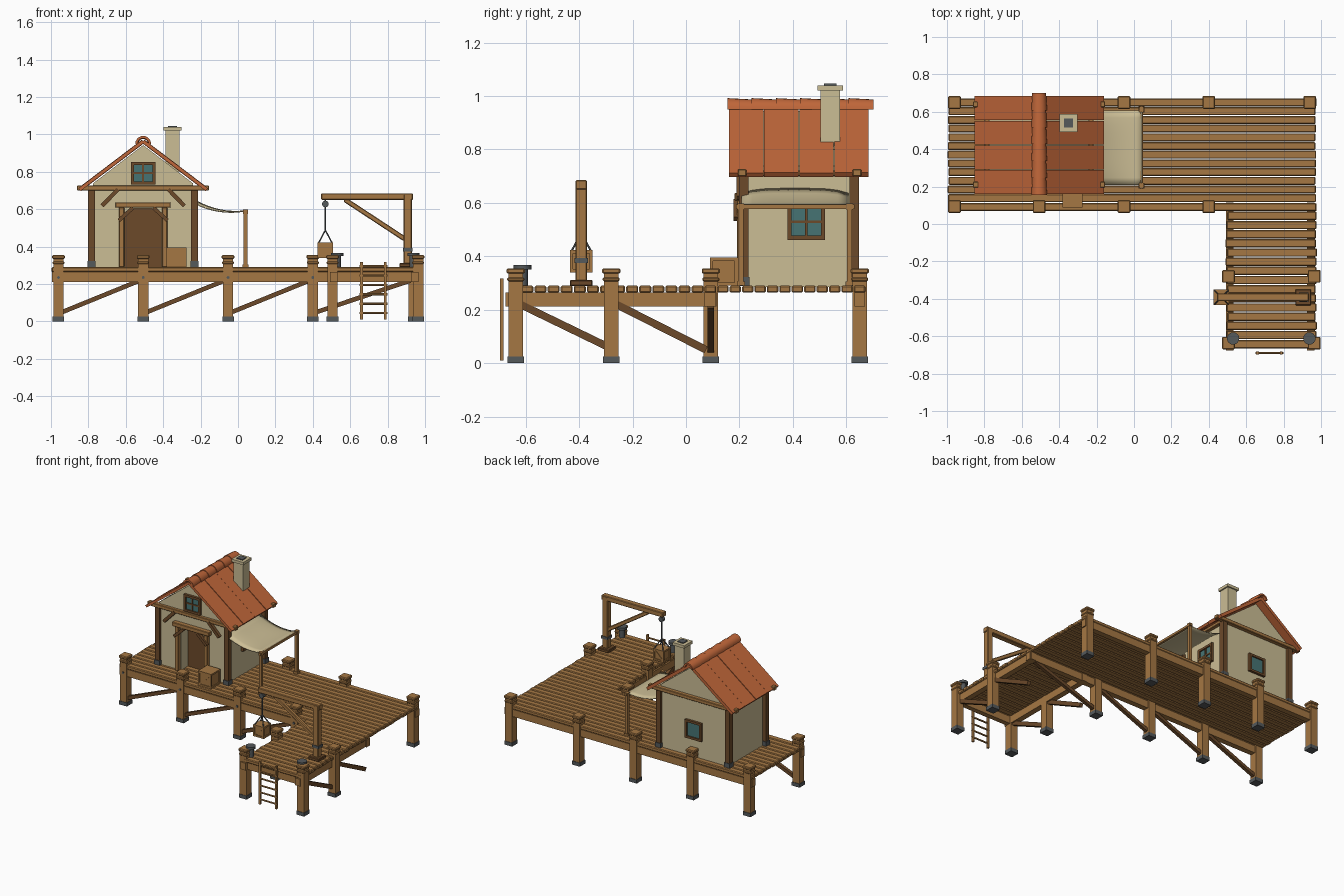
import bpy, bmesh, math, random
from mathutils import Matrix, Vector

if "Cube" in bpy.data.objects:
    bpy.data.objects.remove(bpy.data.objects["Cube"])

random.seed(4)


def material(name, r, g, b):
    m = bpy.data.materials.new(name)
    m.diffuse_color = (r, g, b, 1)
    m.use_nodes = True
    m.node_tree.nodes["Principled BSDF"].inputs["Base Color"].default_value = m.diffuse_color
    return m


WOOD = material("light wood", .376, .185, .057)
DARK = material("dark wood", .150, .068, .023)
CREAM = material("cream plaster", .60, .51, .30)
ROOF = material("terracotta", .53, .135, .042)
GLASS = material("teal glass", .062, .175, .175)
METAL = material("grey metal", .09, .10, .105)


class Part:
    """Collects simple solids into one named object."""

    def __init__(self, name, mat):
        self.name, self.mat, self.bm = name, mat, bmesh.new()

    def box(self, x0, x1, y0, y1, z0, z1):
        m = Matrix.Translation(((x0 + x1) / 2, (y0 + y1) / 2, (z0 + z1) / 2))
        bmesh.ops.create_cube(self.bm, size=1, matrix=m @ Matrix.Diagonal((x1 - x0, y1 - y0, z1 - z0, 1)))
        return self

    def block(self, x, y, w, z0, z1):
        return self.box(x - w / 2, x + w / 2, y - w / 2, y + w / 2, z0, z1)

    def frame(self, p, q):
        p, q = Vector(p), Vector(q)
        d = (q - p).normalized()
        side = d.cross(Vector((0, 1, 0) if abs(d.z) > .99 else (0, 0, 1))).normalized()
        r = Matrix((side, side.cross(d) * -1, d * -1)).transposed().to_4x4()
        return Matrix.Translation((p + q) / 2) @ r, (q - p).length

    def bar(self, p, q, w, h):
        m, length = self.frame(p, q)
        bmesh.ops.create_cube(self.bm, size=1, matrix=m @ Matrix.Diagonal((w, h, length, 1)))
        return self

    def rod(self, p, q, r, n=12):
        m, length = self.frame(p, q)
        bmesh.ops.create_cone(self.bm, cap_ends=True, segments=n, radius1=r, radius2=r, depth=length, matrix=m)
        return self

    def prism(self, pts, y0, y1, far=1.0, pivot=(0, 0)):
        """Extrudes an xz outline along y, optionally tapering the far end."""
        a = [self.bm.verts.new((x, y0, z)) for x, z in pts]
        b = [self.bm.verts.new((pivot[0] + (x - pivot[0]) * far, y1, pivot[1] + (z - pivot[1]) * far)) for x, z in pts]
        self.bm.faces.new(a)
        self.bm.faces.new(b[::-1])
        for i in range(len(a)):
            j = (i + 1) % len(a)
            self.bm.faces.new((a[i], b[i], b[j], a[j]))
        return self

    def done(self, bevel=0, smooth=False, matrix=None):
        bmesh.ops.recalc_face_normals(self.bm, faces=self.bm.faces)
        me = bpy.data.meshes.new(self.name)
        self.bm.to_mesh(me)
        self.bm.free()
        me.materials.append(self.mat)
        ob = bpy.data.objects.new(self.name, me)
        bpy.context.collection.objects.link(ob)
        if matrix:
            ob.matrix_world = matrix
        if bevel:
            mod = ob.modifiers.new("bevel", 'BEVEL')
            mod.width, mod.segments = bevel, 1
        if smooth:
            bpy.context.view_layer.objects.active = ob
            ob.select_set(True)
            bpy.ops.object.shade_smooth_by_angle(angle=math.radians(40))
            ob.select_set(False)
        return ob


# Deck planks: long main deck and shorter pier
planks = Part("main_deck_planks", WOOD)
for i in range(13):
    y = .07 + i * .0465
    planks.box(-.997 + random.uniform(0, .006), .975 - random.uniform(0, .006), y, y + .043, .264, .29)
planks.done(.005)
planks = Part("pier_planks", WOOD)
for i in range(15):
    y = -.665 + i * .049
    planks.box(.488 + random.uniform(0, .012), .978 - random.uniform(0, .008), y, y + .045, .264, .29)
planks.done(.005)

# Beams under the planks
beams = Part("deck_beams", WOOD)
for y in (.09, .65):
    beams.box(-.995, .975, y - .02, y + .02, .212, .264)
for x in (.512, .945):
    beams.box(x - .02, x + .02, -.675, .115, .212, .264)
beams.box(.49, .975, -.655, -.62, .212, .264)
beams.done()

# Support posts with feet, collars and caps
xs = (-.96, -.507, -.053, .40)
spots = [(x, y) for x in xs for y in (.093, .65)]
spots += [(.94, .65)] + [(x, y) for x in (.505, .963) for y in (-.28, -.637)]
posts, feet, caps = Part("support_posts", WOOD), Part("post_feet", METAL), Part("post_caps", WOOD)
for x, y in spots:
    posts.block(x, y, .055, .01, .335)
    feet.block(x, y, .062, 0, .026)
    caps.block(x, y, .064, .306, .322).block(x, y, .068, .335, .355)
posts.done()
feet.done()
caps.done(.005)
bolts = Part("post_bolts", METAL)
for x in xs:
    bolts.rod((x, .06, .235), (x, .07, .235), .008, 8)
bolts.done()

# Diagonal braces
braces = Part("deck_braces", DARK)
for a, b in zip(xs, xs[1:] + (.94,)):
    braces.bar((a + .02, .093, .05), (b - .02, .093, .218), .024, .024)
for x in (.51, .955):
    braces.bar((x, -.62, .22), (x, -.29, .06), .024, .028)
    braces.bar((x, -.26, .22), (x, .075, .05), .024, .028)
braces.done()

# House walls with a recessed doorway
cx = -.507
gable = [(-.24, .285), (-.24, .738), (cx, .943), (-.775, .738), (-.775, .285)]
door = [(-.605, .285), (-.605, .56), (-.575, .605), (-.44, .605), (-.41, .56), (-.41, .285)]
Part("house_walls", CREAM).prism(gable, .30, .628).prism(gable + door, .215, .30).done()
Part("door", DARK).prism(door, .293, .30).done()

# Timber frame
corner, corner_feet = Part("corner_posts", DARK), Part("corner_feet", METAL)
for x in (-.783, -.232):
    for y in (.216, .63):
        corner.block(x, y, .036, .29, .72)
        corner_feet.block(x, y, .044, .289, .322)
corner.done()
corner_feet.done()
timber, knee = Part("gable_beams", WOOD), Part("knee_braces", DARK)
for y in (.21, .64):
    timber.box(-.86, -.155, y - .016, y + .016, .70, .726)
for x in (-.783, -.232):
    timber.box(x - .016, x + .016, .2, .65, .70, .722)
timber.done(.003)
doorframe = Part("door_frame", WOOD).box(-.655, -.36, .182, .22, .608, .637)
for s in (-1, 1):
    doorframe.box(cx + s * .115 - .014, cx + s * .115 + .014, .19, .22, .29, .61)
    knee.bar((cx + s * .135, .2, .706), (cx + s * .22, .2, .618), .022, .022)
    knee.bar((cx + s * .055, .188, .608), (cx + s * .13, .188, .54), .022, .02)
doorframe.done(.003)
knee.done()

# Roof panels and overlapping ridge tiles
roof = Part("roof_panels", ROOF)
for s in (-1, 1):
    for i in range(4):
        y = .2255 + i * .1312
        roof.bar((cx, y, .963), (cx + s * .34, y, .705), .128, .018 + .004 * (i % 2))
roof.done()
ridge = Part("ridge_tiles", ROOF)
arc = [math.pi * i / 10 for i in range(11)]
ring = [(cx + .042 * math.cos(a), .95 + .042 * math.sin(a)) for a in arc]
ring += [(cx + .029 * math.cos(a), .95 + .029 * math.sin(a)) for a in reversed(arc)]
for i in range(6):
    ridge.prism(ring, .155 + i * .0905, .249 + i * .0905, .88, (cx, .95))
ridge.done(smooth=True)

# Chimney
chimney = Part("chimney", CREAM).box(-.387, -.313, .503, .577, .80, 1.025)
chimney.box(-.397, -.303, .493, .587, 1.02, 1.04).done()
Part("flue", METAL).block(-.35, .54, .048, 1.03, 1.046).done()


def window(name, x, y, z, w, h, turn, cross):
    """Framed window facing -y, turned about z."""
    m = Matrix.Translation((x, y, z)) @ Matrix.Rotation(turn, 4, 'Z')
    Part(name + "_glass", GLASS).box(-w / 2, w / 2, -.008, 0, -h / 2, h / 2).done(matrix=m)
    f, t = Part(name + "_frame", DARK), .016
    for s in (-1, 1):
        f.box(s * w / 2 - t / 2, s * w / 2 + t / 2, -.018, .004, -h / 2 - t / 2, h / 2 + t / 2)
        f.box(-w / 2, w / 2, -.017, .004, s * h / 2 - t / 2, s * h / 2 + t / 2)
    if cross:
        f.box(-.005, .005, -.014, 0, -h / 2, h / 2).box(-w / 2, w / 2, -.013, 0, -.005, .005)
    f.done(matrix=m)


window("gable_window", cx, .214, .793, .115, .105, 0, True)
window("side_window", -.24, .45, .53, .125, .12, math.pi / 2, True)
window("back_window", cx, .628, .48, .115, .115, math.pi, False)

# Sagging awning on two poles
awning = Part("awning", CREAM)
bmesh.ops.create_grid(awning.bm, x_segments=8, y_segments=10, size=1)
for v in awning.bm.verts:
    u, w = (v.co.x + 1) / 2, v.co.y
    v.co = (-.238 + .28 * u, .408 + .2 * w, .655 - .06 * u - .1 * u * (1 - u) - .018 * w ** 4 * (1 - u))
awning.done(smooth=True).modifiers.new("thickness", 'SOLIDIFY').thickness = .006
poles = Part("awning_poles", WOOD).box(.032, .048, .187, .63, .578, .594)
for y in (.205, .612):
    poles.block(.04, y, .02, .29, .59).block(.04, y, .03, .29, .305).block(.04, y, .026, .575, .598)
poles.done()


def crate(name, x0, x1, y0, y1, z0, z1):
    """Box with raised edge boards and a diagonal slat on front and back."""
    c, t = Part(name, WOOD).box(x0, x1, y0, y1, z0, z1), .006
    for y in (y0, y1):
        for x in (x0, x1):
            c.box(x - t, x + t, y - t, y + t, z0, z1)
        for z in (z0 + t, z1 - t):
            c.box(x0 - t, x1 + t, y - t, y + t, z - t, z + t)
        c.bar((x0, y, z0 + t), (x1, y, z1 - t), .008, .012)
    for x in (x0, x1):
        for z in (z0 + t, z1 - t):
            c.box(x - t, x + t, y0, y1, z - t, z + t)
    c.done()


crate("deck_crate", -.375, -.282, .095, .188, .29, .395)
crate("hanging_crate", .43, .503, -.428, -.355, .34, .423)

# Crane with pulley and rope
cy = -.392
crane = Part("crane", WOOD).block(.907, cy, .044, .29, .68).box(.445, .935, cy - .021, cy + .021, .65, .685)
crane.bar((.57, cy, .652), (.893, cy, .44), .026, .026)
crane.done(.004)
Part("crane_base", DARK).block(.905, cy, .085, .289, .312).done(.004)
Part("crane_collar", METAL).block(.907, cy, .052, .375, .394).done()
Part("pulley", METAL).rod((.467, cy - .012, .628), (.467, cy + .012, .628), .018, 14).done(smooth=True)
rope = Part("rope", METAL).rod((.467, cy, .65), (.467, cy, .485), .004, 6)
for sx in (-1, 1):
    for sy in (-1, 1):
        rope.rod((.467, cy, .488), (.467 + sx * .036, cy + sy * .036, .42), .004, 6)
rope.done()

# Mooring bollards
bollards = Part("bollards", METAL)
for x in (.53, .938):
    bollards.rod((x, -.612, .289), (x, -.612, .355), .02, 16).rod((x, -.612, .35), (x, -.612, .367), .033, 16)
bollards.done(smooth=True)

# Boarding ladder
ladder = Part("ladder", WOOD)
for x in (.66, .788):
    ladder.box(x - .007, x + .007, -.697, -.683, .01, .317)
for i in range(6):
    z = .045 + i * .05
    ladder.rod((.65, -.69, z), (.798, -.69, z), .006, 8)
ladder.done()
